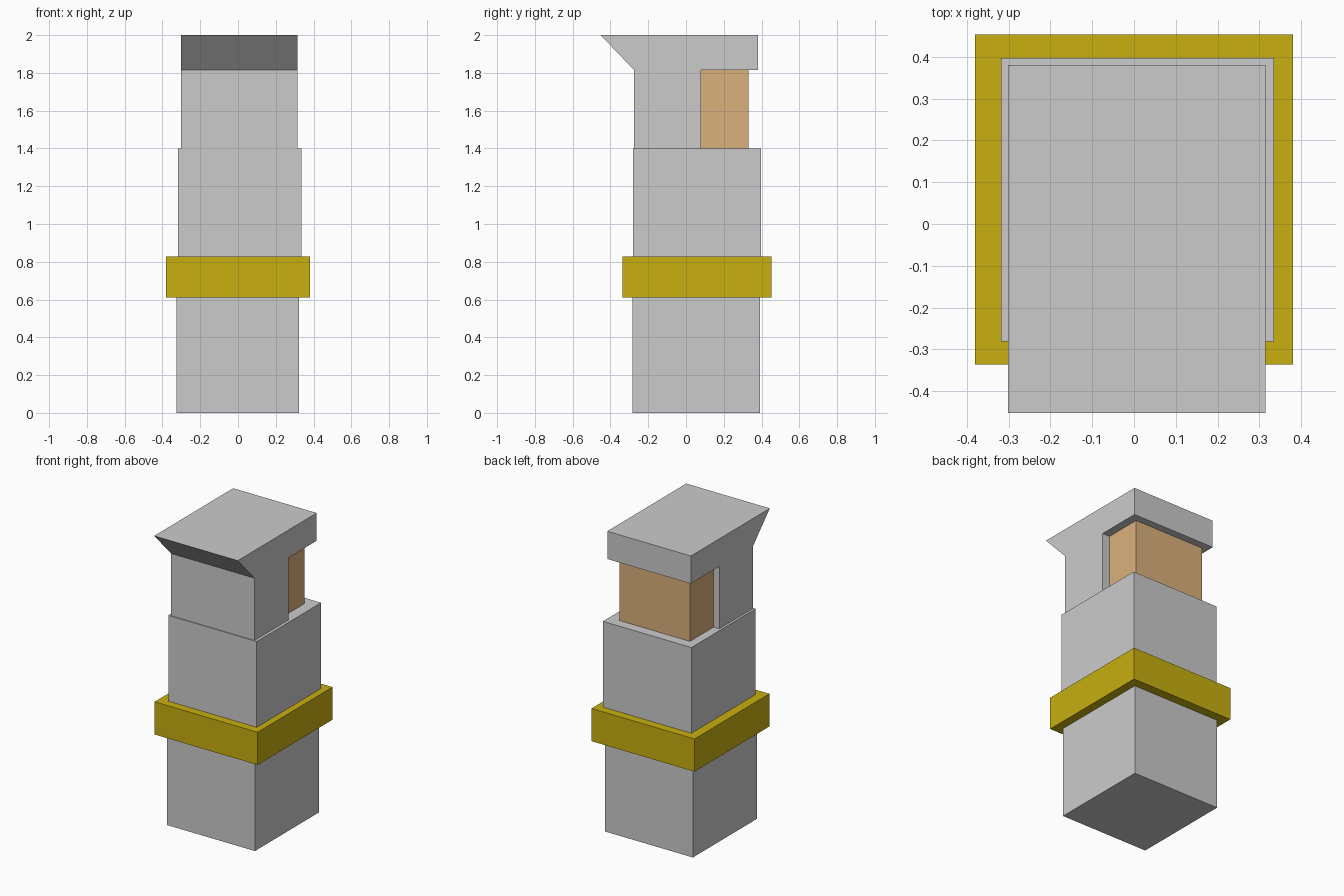
import bpy

if "Cube" in bpy.data.objects:
    bpy.data.objects.remove(bpy.data.objects["Cube"])


def prism(name, outline, x0, x1, colour=None):
    """Extrude a (y, z) outline from x0 to x1."""
    n = len(outline)
    verts = [(x, y, z) for x in (x0, x1) for y, z in outline]
    faces = [tuple(range(n))[::-1], tuple(range(n, 2 * n))]
    faces += [(i, (i + 1) % n, n + (i + 1) % n, n + i) for i in range(n)]
    mesh = bpy.data.meshes.new(name)
    mesh.from_pydata(verts, [], faces)
    obj = bpy.data.objects.new(name, mesh)
    bpy.context.collection.objects.link(obj)
    if colour:
        mat = bpy.data.materials.new(name + "_colour")
        mat.diffuse_color = colour
        mat.use_nodes = True
        mat.node_tree.nodes["Principled BSDF"].inputs["Base Color"].default_value = mat.diffuse_color
        mesh.materials.append(mat)
    return obj


def box(name, x, y, z, colour=None):
    outline = [(y[0], z[0]), (y[1], z[0]), (y[1], z[1]), (y[0], z[1])]
    return prism(name, outline, x[0], x[1], colour)


# Stacked body with a wider belt between the two halves
box("lower_body", (-0.326, 0.323), (-0.283, 0.393), (0, 0.61))
box("belt", (-0.38, 0.38), (-0.336, 0.453), (0.61, 0.828), (0.58, 0.43, 0.005, 1))
box("upper_body", (-0.318, 0.335), (-0.281, 0.397), (0.828, 1.4))

# Head covering: front slab, sloped overhang and flat cap over the recess
hood = [(-0.275, 1.4), (0.08, 1.4), (0.08, 1.815), (0.38, 1.815),
        (0.38, 2.0), (-0.452, 2.0), (-0.275, 1.815)]
prism("hood", hood, -0.302, 0.315)

# Exposed head block under the cap
box("head", (-0.26, 0.26), (0.08, 0.33), (1.4, 1.815), (0.71, 0.44, 0.2, 1))
